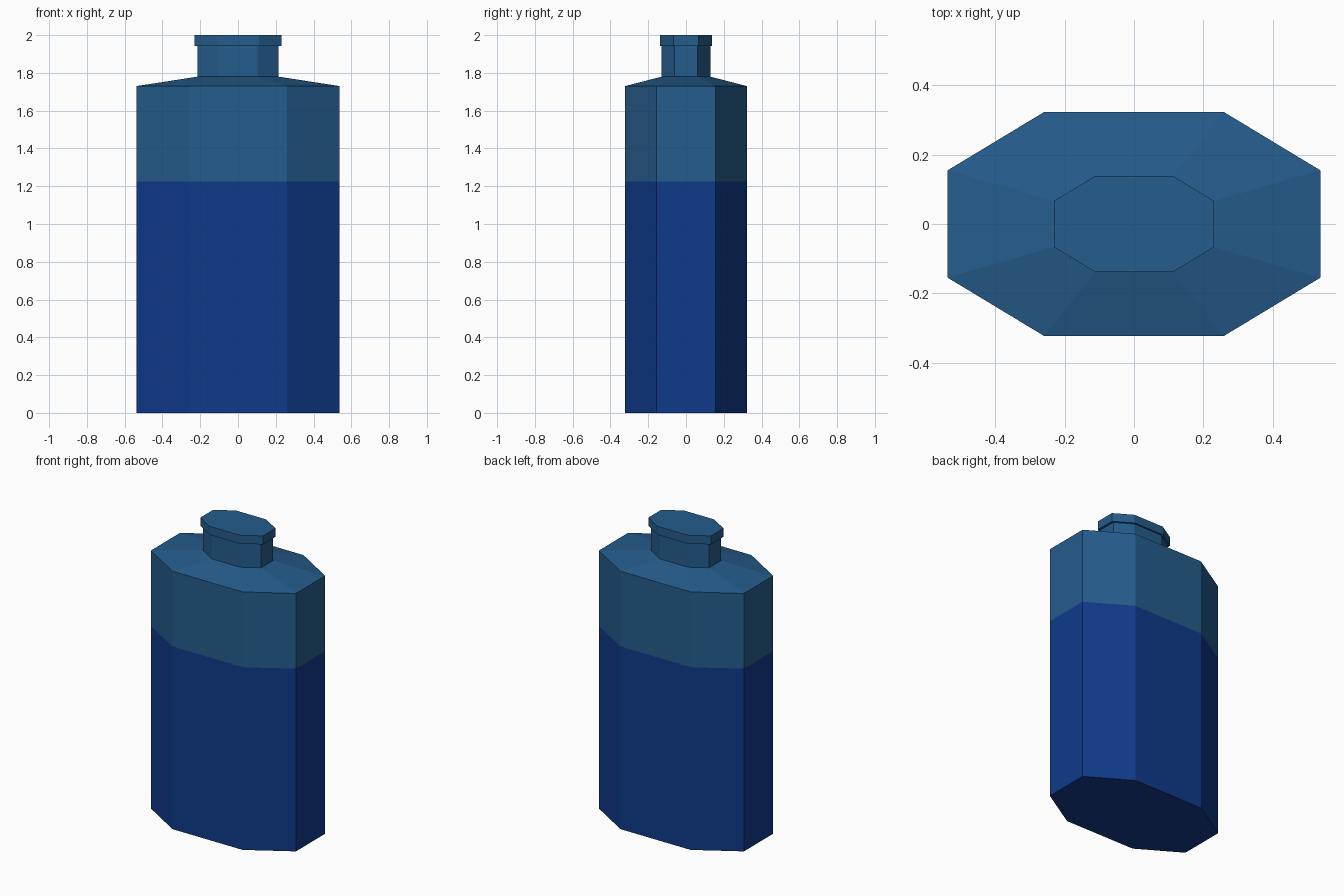
import bpy, bmesh

if "Cube" in bpy.data.objects:
    bpy.data.objects.remove(bpy.data.objects["Cube"])


def material(name, rgb):
    m = bpy.data.materials.new(name)
    m.diffuse_color = (*rgb, 1)
    m.use_nodes = True
    m.node_tree.nodes["Principled BSDF"].inputs["Base Color"].default_value = m.diffuse_color
    return m


glass = material("steel blue glass", (0.0185, 0.107, 0.262))
liquid = material("deep blue", (0.0048, 0.042, 0.254))

# Flattened octagon outline of the bottle
OUTLINE = [(0.26, -0.323), (0.538, -0.155), (0.538, 0.155), (0.26, 0.323),
           (-0.26, 0.323), (-0.538, 0.155), (-0.538, -0.155), (-0.26, -0.323)]
LEVEL = 1.225


def loft(name, profile):
    """Stack scaled octagons (z, scale), capped at both ends."""
    bm = bmesh.new()
    rings = [[bm.verts.new((x * s, y * s, z)) for x, y in OUTLINE] for z, s in profile]
    for a, b in zip(rings, rings[1:]):
        for i in range(8):
            j = (i + 1) % 8
            bm.faces.new((a[i], a[j], b[j], b[i]))
    bm.faces.new(rings[0][::-1])
    bm.faces.new(rings[-1])
    bmesh.ops.recalc_face_normals(bm, faces=bm.faces)
    # Everything below the fill level is the darker blue
    for f in bm.faces:
        f.material_index = int(f.calc_center_median().z < LEVEL)
    mesh = bpy.data.meshes.new(name)
    bm.to_mesh(mesh)
    bm.free()
    mesh.materials.append(glass)
    mesh.materials.append(liquid)
    bpy.context.collection.objects.link(bpy.data.objects.new(name, mesh))


# Body, shoulder, neck and lip in one continuous skin
loft("bottle", [(0, 1), (LEVEL, 1), (1.73, 1), (1.78, 0.4),
                (1.943, 0.4), (1.943, 0.43), (2.0, 0.43)])
